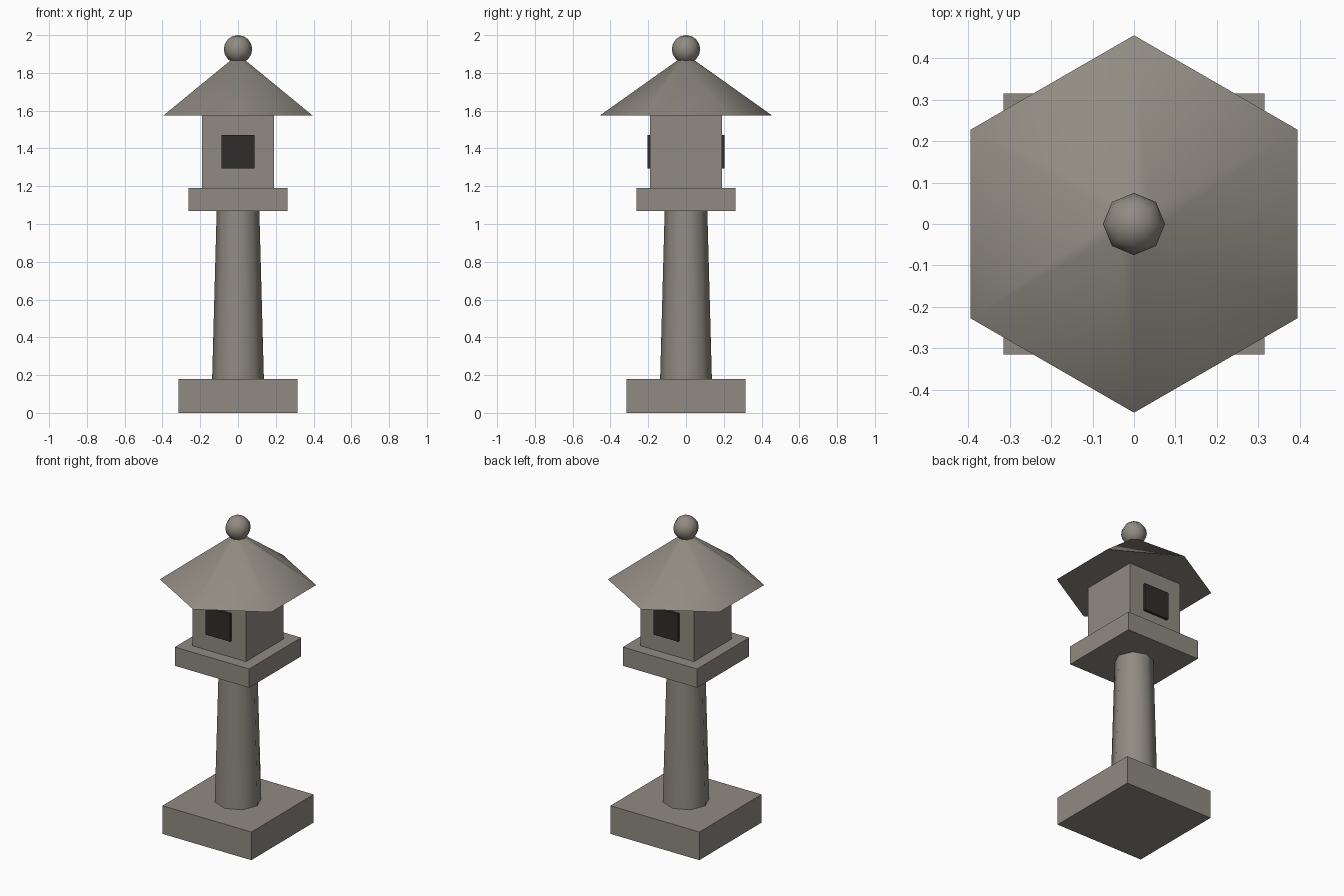
import bpy, math

if "Cube" in bpy.data.objects:
    bpy.data.objects.remove(bpy.data.objects["Cube"])


def material(name, rgb):
    m = bpy.data.materials.new(name)
    m.diffuse_color = (*rgb, 1)
    m.use_nodes = True
    m.node_tree.nodes["Principled BSDF"].inputs["Base Color"].default_value = m.diffuse_color
    return m


STONE = material("stone", (0.28, 0.26, 0.225))
DARK = material("dark_opening", (0.03, 0.027, 0.024))


def finish(name, mat):
    ob = bpy.context.object
    ob.name = name
    ob.data.materials.append(mat)
    return ob


def box(name, half_x, half_y, z0, z1, y=0, mat=STONE):
    bpy.ops.mesh.primitive_cube_add(size=1, location=(0, y, (z0 + z1) / 2))
    bpy.context.object.scale = (2 * half_x, 2 * half_y, z1 - z0)
    bpy.ops.object.transform_apply(location=False, rotation=False, scale=True)
    return finish(name, mat)


def taper(name, sides, r0, r1, z0, z1):
    bpy.ops.mesh.primitive_cone_add(vertices=sides, radius1=r0, radius2=r1,
                                    depth=z1 - z0, location=(0, 0, (z0 + z1) / 2))
    bpy.ops.object.shade_smooth_by_angle(angle=math.radians(50))
    return finish(name, STONE)


# Square base, tapered octagonal post, platform and lamp chamber
box("base", 0.315, 0.315, 0, 0.18)
taper("post", 8, 0.137, 0.113, 0.18, 1.07)
box("platform", 0.263, 0.263, 1.07, 1.19)
box("lamp_chamber", 0.19, 0.19, 1.19, 1.575)

# Dark window panels on front and back
for name, side in (("front_window", -1), ("back_window", 1)):
    box(name, 0.088, 0.0125, 1.295, 1.472, y=side * 0.1925, mat=DARK)

# Six-sided roof
taper("roof", 6, 0.455, 0.04, 1.575, 1.87)

# Ball finial
bpy.ops.mesh.primitive_uv_sphere_add(segments=8, ring_count=8, radius=0.075,
                                     location=(0, 0, 1.925))
bpy.ops.object.shade_smooth()
finish("finial", STONE)
